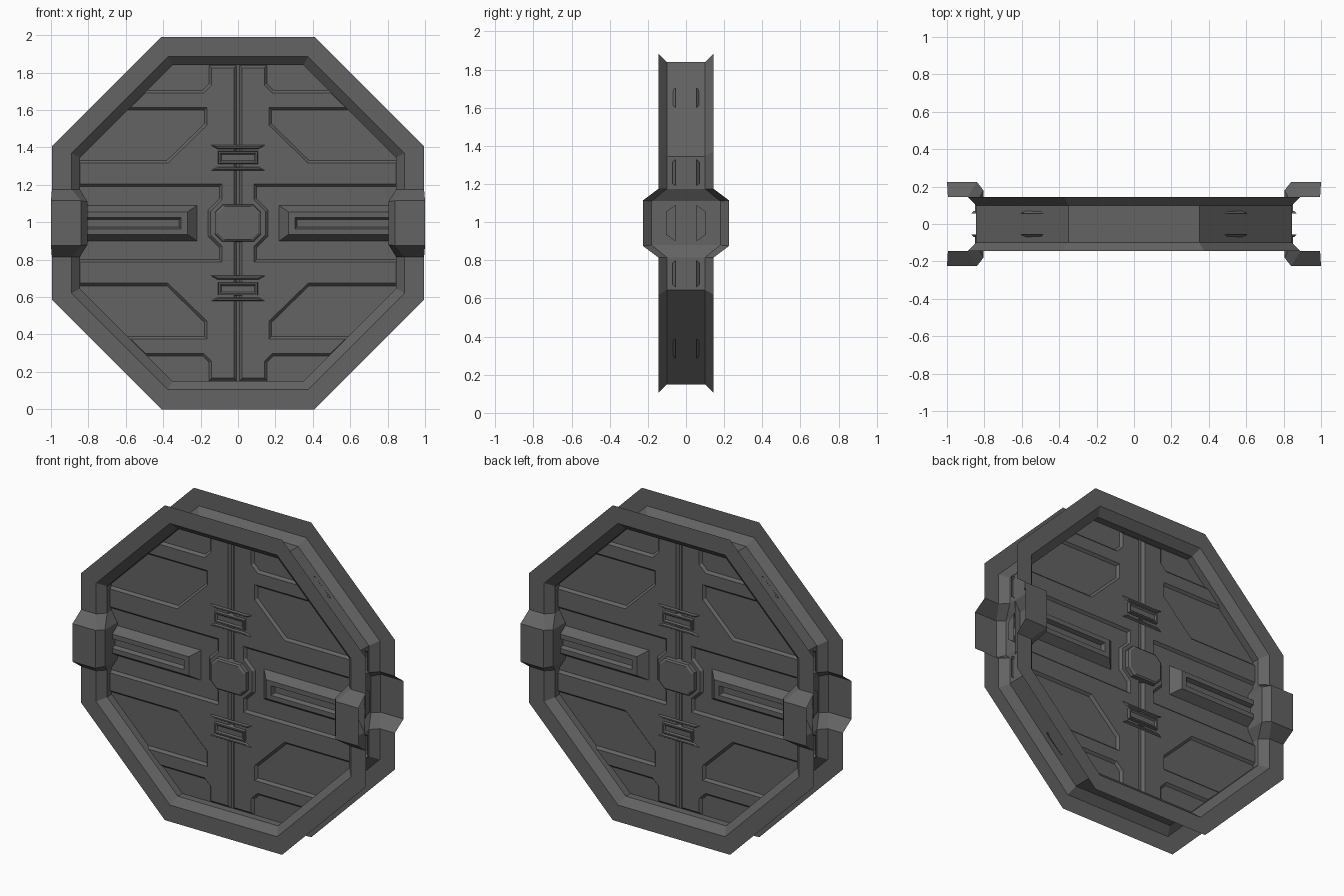
import bpy
from mathutils import Vector

if "Cube" in bpy.data.objects:
    bpy.data.objects.remove(bpy.data.objects["Cube"])

CZ = 0.995          # height of the door centre
BASE, RAISED = -0.055, -0.07

metal = bpy.data.materials.new("dark_grey_metal")
metal.diffuse_color = (0.125, 0.125, 0.125, 1)
metal.use_nodes = True
metal.node_tree.nodes["Principled BSDF"].inputs["Base Color"].default_value = metal.diffuse_color


def loft(name, rings, cap=True, mirror=(False, False, False)):
    """Skin matching loops of points, optionally closing the last loop."""
    n = len(rings[0])
    verts = [p for r in rings for p in r]
    faces = []
    for k in range(len(rings) - 1):
        a, b = k * n, (k + 1) * n
        for i in range(n):
            j = (i + 1) % n
            faces.append((a + i, a + j, b + j, b + i))
    if cap:
        faces.append(tuple(range(len(verts) - n, len(verts))))
    me = bpy.data.meshes.new(name)
    me.from_pydata(verts, [], faces)
    me.materials.append(metal)
    ob = bpy.data.objects.new(name, me)
    ob.location.z = CZ
    bpy.context.collection.objects.link(ob)
    if any(mirror):
        m = ob.modifiers.new("mirror", 'MIRROR')
        m.use_axis = mirror
        m.use_mirror_merge = False
    return ob


def at(pts, y):
    return [(x, y, z) for x, z in pts]


def rect(x0, x1, z0, z1):
    return [(x0, z0), (x1, z0), (x1, z1), (x0, z1)]


def octagon(w, h, c):
    return [(w - c, -h), (w, c - h), (w, h - c), (w - c, h),
            (c - w, h), (-w, h - c), (-w, c - h), (c - w, -h)]


def inset(pts, d):
    """Move every edge of a counter-clockwise outline inward by d."""
    out = []
    for i, p in enumerate(pts):
        p = Vector(p)
        e1 = (p - Vector(pts[i - 1])).normalized()
        e2 = (Vector(pts[(i + 1) % len(pts)]) - p).normalized()
        n1, n2 = Vector((-e1.y, e1.x)), Vector((-e2.y, e2.x))
        q = p + (n1 + n2) * (d / (1 + n1.dot(n2)))
        out.append((q.x, q.y))
    return out


# Octagonal frame: flat flange, bevel and tunnel, swelling into side clamps
stations = [  # outer, middle and inner points of one quarter (x, z, depth)
    ((1.0, 0.12, 0.225), (0.84, 0.12, 0.225), (0.805, 0.115, 0.18)),
    ((0.995, 0.18, 0.145), (0.89, 0.18, 0.145), (0.845, 0.18, 0.10)),
    ((0.995, 0.41, 0.145), (0.89, 0.375, 0.145), (0.845, 0.35, 0.10)),
    ((0.41, 0.995, 0.145), (0.375, 0.89, 0.145), (0.35, 0.845, 0.10)),
]


def frame_ring(k, side):
    q = [s[k] for s in stations]
    loop = (q + [(-x, z, d) for x, z, d in reversed(q)]
            + [(-x, -z, d) for x, z, d in q]
            + [(x, -z, d) for x, z, d in reversed(q)])
    return [(x, side * d, z) for x, z, d in loop]


loft("frame", [frame_ring(0, -1), frame_ring(1, -1), frame_ring(2, -1),
               frame_ring(2, 1), frame_ring(1, 1), frame_ring(0, 1)], cap=False)

# Recessed door sheet on both faces
loft("door_sheet", [at(octagon(0.845, 0.845, 0.495), BASE)],
     mirror=(False, True, False))

# Raised door plating, one quarter mirrored; bevelled along the centre seam
plate = [(0.008, -0.03), (0.16, -0.03), (0.16, 0.07), (0.10, 0.13), (0.10, 0.195),
         (0.87, 0.195), (0.87, 0.335), (0.38, 0.335), (0.18, 0.53), (0.18, 0.605),
         (0.61, 0.605), (0.50, 0.71), (0.19, 0.71), (0.155, 0.745),
         (0.155, 0.843), (0.008, 0.843)]
loft("door_plating", [at(plate, BASE), at(inset(plate, 0.014), RAISED)],
     mirror=(True, True, True))

# Locking arms with a long slot
loft("locking_arm", [at(rect(0.22, 0.85, -0.095, 0.095), BASE),
                     at(rect(0.27, 0.85, -0.06, 0.06), -0.105),
                     at(rect(0.305, 0.82, -0.03, 0.03), -0.105),
                     at(rect(0.315, 0.81, -0.02, 0.02), -0.08)],
     mirror=(True, True, False))

# Central hub
loft("hub", [at(octagon(0.125, 0.10, 0.042), BASE),
             at(octagon(0.122, 0.097, 0.04), -0.095),
             at(octagon(0.108, 0.088, 0.036), -0.103)],
     mirror=(False, True, False))

# Seam latches with a bevelled rim, and the trim strips above and below them
latch = rect(-0.108, 0.108, 0.315, 0.387)
loft("seam_latch", [at(latch, BASE), at(inset(latch, 0.004), -0.088),
                    at(inset(latch, 0.012), -0.088), at(inset(latch, 0.02), -0.08)],
     mirror=(False, True, True))
for name, wide, narrow in (("latch_outer_trim", 0.417, 0.397),
                           ("latch_inner_trim", 0.281, 0.301)):
    pts = [(-0.145, wide), (-0.11, narrow), (0.11, narrow), (0.145, wide)]
    if narrow > wide:
        pts.reverse()
    loft(name, [at(pts, RAISED), at(inset(pts, 0.006), -0.08)],
         mirror=(False, True, True))
